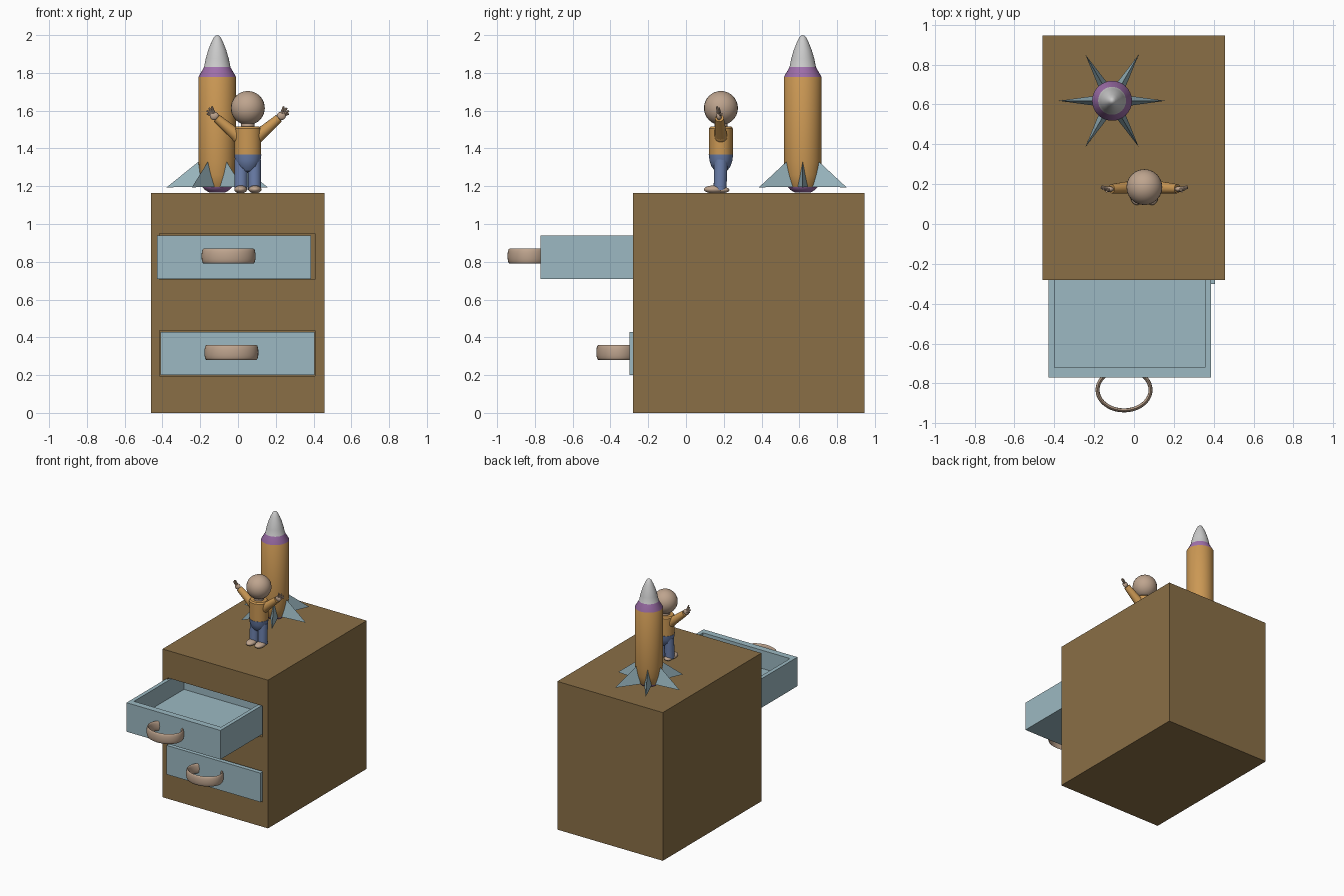
import bpy, bmesh, math
from mathutils import Vector, Matrix

if "Cube" in bpy.data.objects:
    bpy.data.objects.remove(bpy.data.objects["Cube"])


def colour(name, *rgb):
    lin = [((c / 255 + 0.055) / 1.055) ** 2.4 for c in rgb] + [1]
    m = bpy.data.materials.new(name)
    m.use_nodes = True
    m.diffuse_color = lin
    m.node_tree.nodes["Principled BSDF"].inputs["Base Color"].default_value = lin
    return m


WOOD = colour("wood brown", 138, 111, 70)
BLUE = colour("pale blue", 156, 185, 194)
ORANGE = colour("orange", 203, 152, 84)
SKIN = colour("skin beige", 190, 164, 142)
DENIM = colour("denim blue", 108, 128, 172)
PURPLE = colour("purple", 160, 112, 172)
GREY = colour("light grey", 202, 202, 202)


def finish(name, bm, mats, smooth=True):
    bmesh.ops.recalc_face_normals(bm, faces=bm.faces)
    mesh = bpy.data.meshes.new(name)
    bm.to_mesh(mesh)
    bm.free()
    for m in mats:
        mesh.materials.append(m)
    ob = bpy.data.objects.new(name, mesh)
    bpy.context.collection.objects.link(ob)
    if smooth:
        bpy.ops.object.select_all(action='DESELECT')
        ob.select_set(True)
        bpy.context.view_layer.objects.active = ob
        bpy.ops.object.shade_smooth_by_angle(angle=math.radians(35))
    return ob


def box(name, lo, hi, mat):
    lo, hi = Vector(lo), Vector(hi)
    bm = bmesh.new()
    bmesh.ops.create_cube(bm, size=1, matrix=Matrix.LocRotScale((lo + hi) / 2, None, hi - lo))
    return finish(name, bm, [mat], False)


def cut(ob, lo, hi):
    """Carve a box out of an object."""
    cutter = box("cutter", lo, hi, ob.data.materials[0])
    cutter.hide_render = True
    mod = ob.modifiers.new("cut", 'BOOLEAN')
    mod.operation, mod.solver, mod.object = 'DIFFERENCE', 'EXACT', cutter
    bpy.context.view_layer.objects.active = ob
    bpy.ops.object.modifier_apply(modifier=mod.name)
    bpy.data.objects.remove(cutter)


def ball(name, loc, radii, mat):
    bm = bmesh.new()
    bmesh.ops.create_uvsphere(bm, u_segments=24, v_segments=16, radius=1,
                              matrix=Matrix.LocRotScale(Vector(loc), None, Vector(radii)))
    return finish(name, bm, [mat])


def limb(name, a, b, ra, rb, mat, seg=16):
    a, b = Vector(a), Vector(b)
    d = b - a
    bm = bmesh.new()
    bmesh.ops.create_cone(bm, cap_ends=True, segments=seg, radius1=ra, radius2=rb, depth=d.length,
                          matrix=Matrix.LocRotScale((a + b) / 2, d.to_track_quat('Z', 'Y'), None))
    return finish(name, bm, [mat])


def lathe(name, centre, profile, mats, squash=1, seg=32):
    """Profile rows are (radius, height, material index of the band above)."""
    bm = bmesh.new()
    rings = []
    for r, z, _ in profile:
        rings.append([bm.verts.new((centre[0] + r * math.cos(t), centre[1] + squash * r * math.sin(t), z))
                      for t in (math.tau * i / seg for i in range(seg))])
    for (lower, upper), row in zip(zip(rings, rings[1:]), profile):
        for i in range(seg):
            j = (i + 1) % seg
            f = bm.faces.new((lower[i], lower[j], upper[j], upper[i]))
            f.material_index = row[2]
    bmesh.ops.remove_doubles(bm, verts=bm.verts, dist=1e-5)
    return finish(name, bm, mats)


def handle(name, centre):
    """Tall-sectioned oval ring."""
    bm = bmesh.new()
    seg, sides = 40, 16
    grid = []
    for i in range(seg):
        t = math.tau * i / seg
        row = []
        for k in range(sides):
            p = math.tau * k / sides
            w = 0.010 * math.cos(p)
            row.append(bm.verts.new((centre[0] + (0.133 + w) * math.cos(t),
                                     centre[1] + (0.103 + w) * math.sin(t),
                                     centre[2] + 0.039 * math.sin(p))))
        grid.append(row)
    for i in range(seg):
        for k in range(sides):
            n, m = (i + 1) % seg, (k + 1) % sides
            bm.faces.new((grid[i][k], grid[n][k], grid[n][m], grid[i][m]))
    return finish(name, bm, [SKIN])


# Cabinet with two drawer openings
cabinet = box("cabinet", (-0.46, -0.28, 0), (0.457, 0.945, 1.165), WOOD)
for z0, z1 in ((0.195, 0.435), (0.705, 0.95)):
    cut(cabinet, (-0.415, -0.4, z0), (0.408, 0.43, z1))

# Drawers: open trays with oval handles
for label, x0, y0, z0, hx in (("upper", -0.43, -0.77, 0.71, -0.05), ("lower", -0.411, -0.30, 0.2, -0.035)):
    x1, y1, z1 = x0 + 0.817, y0 + 0.72, z0 + 0.228
    drawer = box(label + "_drawer", (x0, y0, z0), (x1, y1, z1), BLUE)
    cut(drawer, (x0 + 0.03, y0 + 0.05, z0 + 0.085), (x1 - 0.03, y1 - 0.05, z1 + 0.1))
    handle(label + "_handle", (hx, y0 - 0.062, z0 + 0.12))

# Rocket
ROCKET = (-0.11, 0.618)
lathe("rocket_body", ROCKET,
      [(0, 1.166, 1), (0.04, 1.166, 1), (0.065, 1.18, 1), (0.08, 1.197, 0), (0.092, 1.26, 0),
       (0.1, 1.33, 0), (0.1, 1.778, 1), (0.07, 1.83, 2), (0.061, 1.875, 2), (0.048, 1.92, 2),
       (0.032, 1.96, 2), (0.018, 1.988, 2), (0.009, 1.997, 2), (0, 2.0, 2)],
      [ORANGE, PURPLE, GREY])
for n in range(6):
    bm = bmesh.new()
    corners = [(0.093, 0, 1.335), (0.07, 0.027, 1.197), (0.07, -0.027, 1.197), (0.268, 0, 1.194)]
    turn = Matrix.Translation((*ROCKET, 0)) @ Matrix.Rotation(math.tau * n / 6, 4, 'Z')
    v = [bm.verts.new(turn @ Vector(c)) for c in corners]
    for skip in range(4):
        bm.faces.new([v[i] for i in range(4) if i != skip])
    finish("rocket_fin_%d" % (n + 1), bm, [BLUE], False)

# Figure: head, neck, shirt, hips
CX, CY = 0.052, 0.185
ball("head", (CX, CY, 1.614), (0.09, 0.09, 0.09), SKIN)
limb("neck", (CX, CY, 1.5), (CX, CY, 1.55), 0.035, 0.035, SKIN, 24)
lathe("shirt", (CX, CY),
      [(0, 1.365, 0), (0.07, 1.365, 0), (0.071, 1.505, 0), (0.062, 1.515, 0), (0, 1.517, 0)],
      [ORANGE], 0.9)
lathe("hips", (CX, CY),
      [(0, 1.27, 0), (0.035, 1.28, 0), (0.056, 1.305, 0), (0.067, 1.335, 0), (0.072, 1.368, 0), (0, 1.368, 0)],
      [DENIM], 0.9)

# Legs, feet, arms and hands, mirrored about the figure's centre
for side, s in (("left", 1), ("right", -1)):
    def at(dx, dy, z):
        return (CX + s * dx, CY + dy, z)

    limb(side + "_leg", at(0.036, -0.005, 1.18), at(0.035, 0, 1.34), 0.034, 0.036, DENIM, 20)
    ball(side + "_foot", at(0.038, -0.035, 1.183), (0.034, 0.055, 0.021), SKIN)
    ball(side + "_heel", at(0.036, 0.01, 1.18), (0.03, 0.035, 0.016), SKIN)
    ball(side + "_shoulder", at(0.052, 0, 1.462), (0.034, 0.034, 0.034), ORANGE)
    limb(side + "_sleeve", at(0.05, 0, 1.462), at(0.165, -0.008, 1.56), 0.034, 0.023, ORANGE)
    ball(side + "_palm", at(0.177, -0.01, 1.572), (0.024, 0.014, 0.022), SKIN)
    for n, (dx, dy, z) in enumerate(((0.19, -0.022, 1.622), (0.206, -0.01, 1.615),
                                     (0.217, -0.004, 1.6), (0.216, 0.004, 1.583))):
        limb("%s_finger_%d" % (side, n + 1), at(0.178, -0.01, 1.575), at(dx, dy, z), 0.011, 0.005, SKIN, 8)
